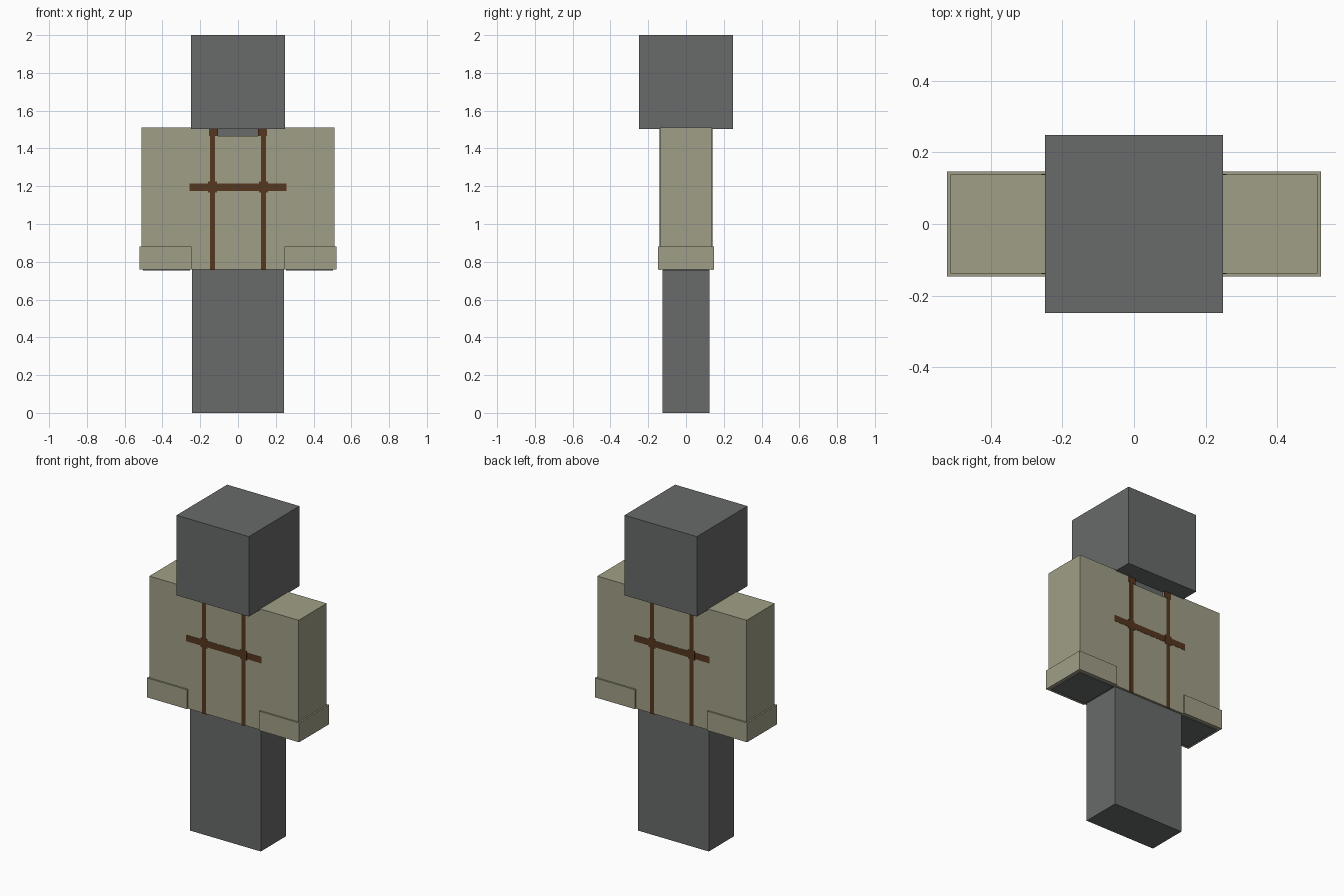
import bpy
import bmesh

cube = bpy.data.objects.get("Cube")
if cube:
    bpy.data.objects.remove(cube, do_unlink=True)


def material(name, rgb):
    m = bpy.data.materials.new(name)
    m.use_nodes = True
    m.diffuse_color = (*rgb, 1)
    m.node_tree.nodes["Principled BSDF"].inputs["Base Color"].default_value = (*rgb, 1)
    return m


GREY = material("body grey", (0.14, 0.143, 0.143))
KHAKI = material("shirt khaki", (0.352, 0.347, 0.242))
BROWN = material("strap brown", (0.091, 0.038, 0.014))


def finish(name, bm, mat):
    bmesh.ops.recalc_face_normals(bm, faces=bm.faces)
    mesh = bpy.data.meshes.new(name)
    bm.to_mesh(mesh)
    bm.free()
    mesh.materials.append(mat)
    obj = bpy.data.objects.new(name, mesh)
    bpy.context.collection.objects.link(obj)
    return obj


def box(name, x, y, z, mat):
    """Box from (min, max) pairs on each axis."""
    bm = bmesh.new()
    bmesh.ops.create_cube(bm, size=1)
    for v in bm.verts:
        v.co = [(lo + hi) / 2 + c * (hi - lo) for c, (lo, hi) in zip(v.co, (x, y, z))]
    return finish(name, bm, mat)


def extrude_profile(name, points, depth, mat):
    """Front outline in x, z extruded through y."""
    bm = bmesh.new()
    face = bm.faces.new([bm.verts.new((x, -depth, z)) for x, z in points])
    new = bmesh.ops.extrude_face_region(bm, geom=[face])["geom"]
    bmesh.ops.translate(bm, vec=(0, 2 * depth, 0),
                        verts=[g for g in new if isinstance(g, bmesh.types.BMVert)])
    return finish(name, bm, mat)


def span(side, a, b):
    return tuple(sorted((side * a, side * b)))


# Body
box("head", (-0.248, 0.248), (-0.248, 0.248), (1.504, 2.0), GREY)
box("torso", (-0.243, 0.243), (-0.124, 0.124), (0.757, 1.503), GREY)
box("legs", (-0.243, 0.243), (-0.124, 0.124), (0.0, 0.757), GREY)

# Shirt with a shallow square neckline
SHIRT_Y = 0.1375
extrude_profile("shirt", [(-0.258, 0.76), (0.258, 0.76), (0.258, 1.51), (0.11, 1.51),
                          (0.11, 1.465), (-0.11, 1.465), (-0.11, 1.51), (-0.258, 1.51)],
                SHIRT_Y, KHAKI)

# Sleeves, cuffs and the arm ends showing below them
for side, label in ((1, "left"), (-1, "right")):
    box(label + "_sleeve", span(side, 0.258, 0.512), (-SHIRT_Y, SHIRT_Y), (0.77, 1.51), KHAKI)
    box(label + "_cuff", span(side, 0.247, 0.522), (-0.147, 0.147), (0.76, 0.88), KHAKI)
    box(label + "_arm", span(side, 0.255, 0.502), (-0.124, 0.124), (0.754, 1.49), GREY)

# Harness painted on the front and the back
for face, where in ((-1, "front"), (1, "back")):
    def plate(name, x, z, rise):
        box(f"{where}_{name}", x, span(face, SHIRT_Y - 0.002, SHIRT_Y + rise), z, BROWN)

    plate("chest_band", (-0.258, 0.258), (1.175, 1.214), 0.0015)
    for side, label in ((1, "left"), (-1, "right")):
        plate(label + "_strap", span(side, 0.122, 0.148), (0.757, 1.508), 0.002)
        plate(label + "_shoulder_pad", span(side, 0.106, 0.154), (1.465, 1.509), 0.0025)
        plate(label + "_knot", span(side, 0.112, 0.158), (1.166, 1.224), 0.0025)
